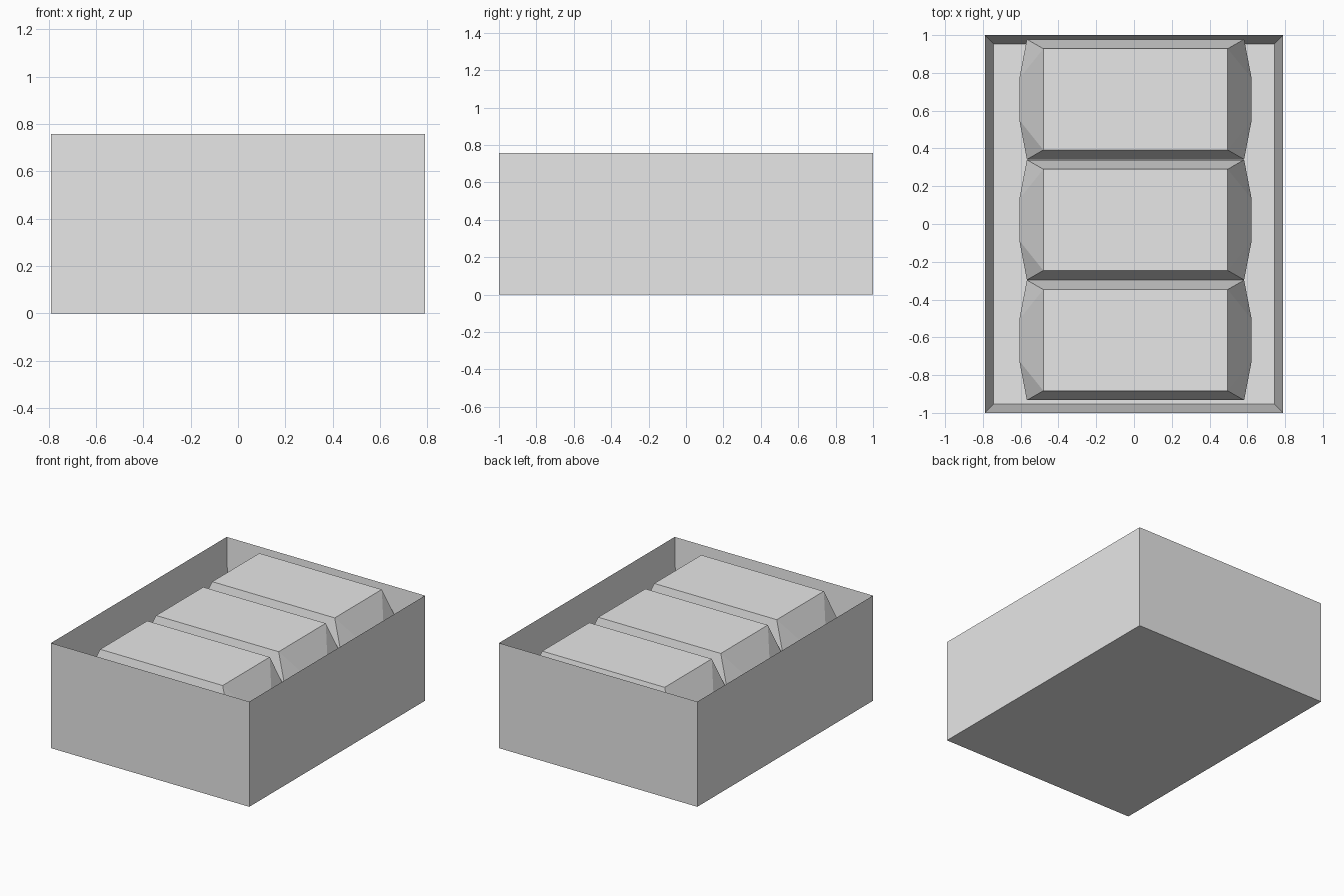
import bpy
import bmesh

cube = bpy.data.objects.get("Cube")
if cube:
    bpy.data.objects.remove(cube, do_unlink=True)

# One plain grey material
grey = bpy.data.materials.new("light_grey")
grey.use_nodes = True
colour = (0.8, 0.8, 0.8, 1)
grey.diffuse_color = colour
grey.node_tree.nodes["Principled BSDF"].inputs["Base Color"].default_value = colour

WIDTH, DEPTH, HEIGHT = 1.58, 2.0, 0.757
WALL, FLOOR = 0.065, 0.06


def finish(bm, name):
    bmesh.ops.recalc_face_normals(bm, faces=bm.faces)
    mesh = bpy.data.meshes.new(name)
    bm.to_mesh(mesh)
    bm.free()
    mesh.materials.append(grey)
    obj = bpy.data.objects.new(name, mesh)
    bpy.context.collection.objects.link(obj)
    return obj


# Open box: inset the top face, then sink it to the floor
def build_crate():
    bm = bmesh.new()
    bmesh.ops.create_cube(bm, size=1)
    for v in bm.verts:
        v.co.x *= WIDTH
        v.co.y *= DEPTH
        v.co.z = (v.co.z + 0.5) * HEIGHT
    bm.normal_update()
    top = max(bm.faces, key=lambda f: f.calc_center_median().z)
    bmesh.ops.inset_region(bm, faces=[top], thickness=WALL)
    for v in top.verts:
        v.co.z = FLOOR + 0.0
    # Raise the cavity walls from the sunken floor
    return finish(bm, "crate")


# Bag: flat top, sloping shoulders, and sides that bulge outward
def build_bag(name, y):
    top_x, end_x, bulge_x = 0.488, 0.575, 0.615
    top_y, end_y, bulge_y = 0.268, 0.318, 0.11
    corners = [(-1, -1), (1, -1), (1, 1), (-1, 1)]
    ring = [(-end_x, -end_y), (end_x, -end_y), (bulge_x, -bulge_y), (bulge_x, bulge_y),
            (end_x, end_y), (-end_x, end_y), (-bulge_x, bulge_y), (-bulge_x, -bulge_y)]
    bm = bmesh.new()
    top = [bm.verts.new((sx * top_x, sy * top_y, 0.75)) for sx, sy in corners]
    mid = [bm.verts.new((px, py, 0.53)) for px, py in ring]
    base = [bm.verts.new((px, py, FLOOR)) for px, py in ring]
    bm.faces.new(top)
    bm.faces.new(base)
    for i in range(8):
        j = (i + 1) % 8
        bm.faces.new((base[i], base[j], mid[j], mid[i]))
    # Each half has an end slope, a side slope and two corner triangles
    for t, m in ((0, 0), (2, 4)):
        a, b, c = top[t], top[t + 1], top[(t + 2) % 4]
        bm.faces.new((a, b, mid[m + 1], mid[m]))
        bm.faces.new((b, mid[m + 2], mid[m + 1]))
        bm.faces.new((b, c, mid[m + 3], mid[m + 2]))
        bm.faces.new((c, mid[(m + 4) % 8], mid[m + 3]))
    obj = finish(bm, name)
    obj.location = (0.008, y, 0)
    return obj


build_crate()
for name, y in (("front_bag", -0.615), ("middle_bag", 0.022), ("back_bag", 0.66)):
    build_bag(name, y)
